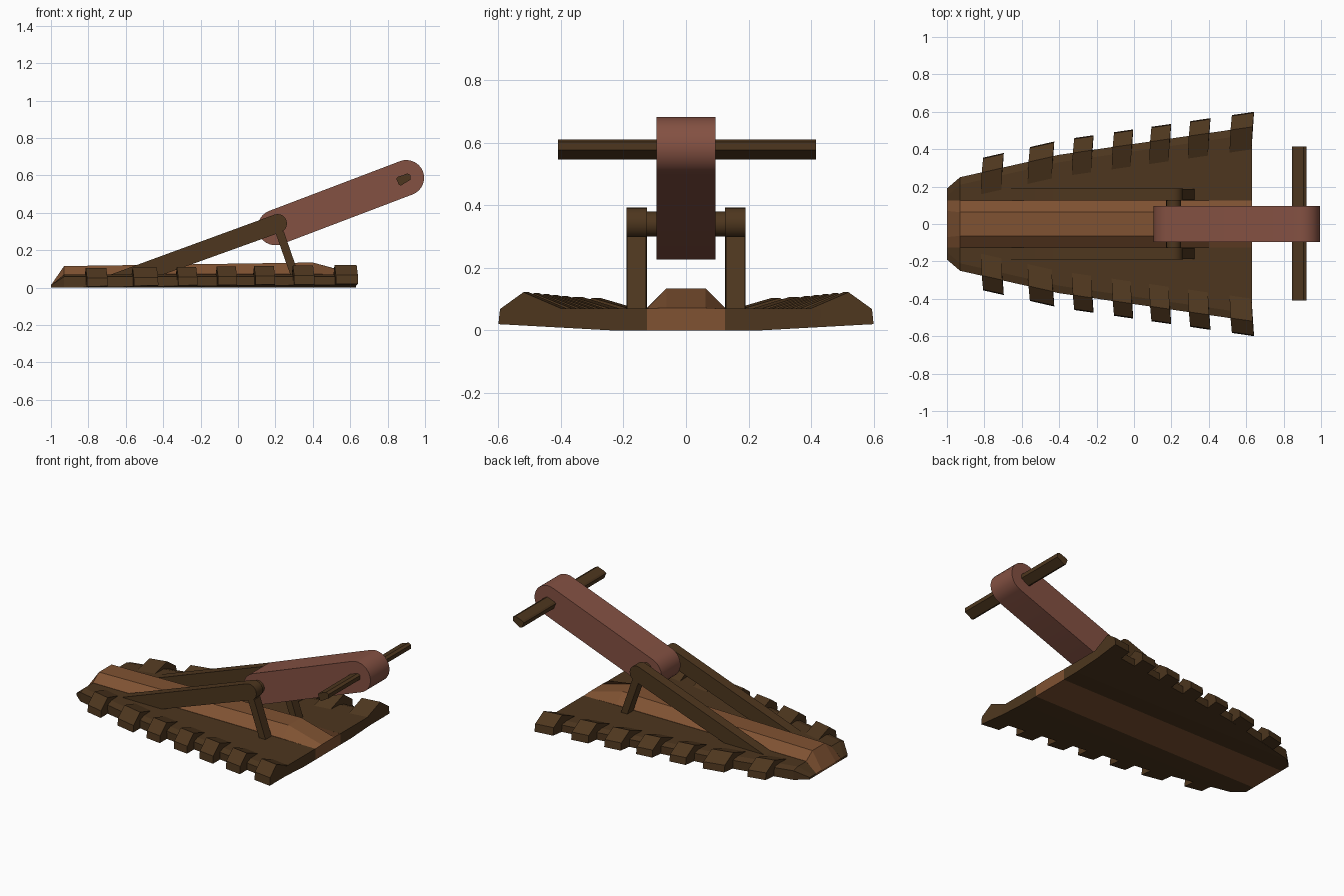
import bpy, bmesh
from math import cos, sin, pi, radians

if "Cube" in bpy.data.objects:
    bpy.data.objects.remove(bpy.data.objects["Cube"])


def material(name, col):
    m = bpy.data.materials.new(name)
    m.diffuse_color = (*col, 1)
    m.use_nodes = True
    m.node_tree.nodes["Principled BSDF"].inputs["Base Color"].default_value = m.diffuse_color
    return m


DARK = material("dark_wood", (0.075, 0.037, 0.013))
WOOD = material("wood", (0.215, 0.085, 0.032))
RED = material("red_wood", (0.23, 0.082, 0.055))


def loft(name, rings, mat, mirror=False, smooth=False):
    """Skin a list of equal-length closed rings and cap both ends."""
    bm = bmesh.new()
    vs = [[bm.verts.new(p) for p in r] for r in rings]
    n = len(rings[0])
    for a, b in zip(vs, vs[1:]):
        for i in range(n):
            j = (i + 1) % n
            bm.faces.new((a[i], a[j], b[j], b[i]))
    bm.faces.new(vs[0])
    bm.faces.new(vs[-1])
    bmesh.ops.recalc_face_normals(bm, faces=bm.faces)
    me = bpy.data.meshes.new(name)
    bm.to_mesh(me)
    bm.free()
    ob = bpy.data.objects.new(name, me)
    bpy.context.collection.objects.link(ob)
    me.materials.append(mat)
    if mirror:
        mod = ob.modifiers.new("mirror", 'MIRROR')
        mod.use_axis = (False, True, False)
        mod.use_mirror_merge = False
    if smooth:
        bpy.context.view_layer.objects.active = ob
        ob.select_set(True)
        bpy.ops.object.shade_smooth_by_angle(angle=radians(35))
        ob.select_set(False)
    return ob


def prism(name, prof, y0, y1, mat, **kw):
    """Extrude an xz profile along y."""
    return loft(name, [[(x, y, z) for x, z in prof] for y in (y0, y1)], mat, **kw)


def arc(cx, cz, r, a0, a1, n):
    return [(cx + r * cos(radians(a0 + (a1 - a0) * i / n)),
             cz + r * sin(radians(a0 + (a1 - a0) * i / n))) for i in range(n + 1)]


OUTLINE = [(-1, .19), (-.93, .25), (-.4, .37), (.63, .52)]


def half_width(x):
    for (x0, w0), (x1, w1) in zip(OUTLINE, OUTLINE[1:]):
        if x <= x1:
            break
    return w0 + (w1 - w0) * (x - x0) / (x1 - x0)


def under(y):
    return max(0, (y - .24) * .055)


# base plate, one half mirrored
rings = []
for x, w in OUTLINE:
    top, edge = (.012, .012) if x == -1 else (.07, .058)
    mid = min(.24, w - .01)
    rings.append([(x, .125, 0), (x, mid, 0), (x, w, under(w)), (x, w, edge),
                  (x, w - .04, top), (x, .125, top)])
loft("base_plate", rings, DARK, mirror=True)

# centre ridge
rings = []
for x, side, top, w in [(-1, .010, .013, .07), (-.93, .071, .115, .063),
                        (.4, .072, .134, .063), (.63, .069, .072, .063)]:
    rings.append([(x, -.125, 0), (x, .125, 0), (x, .125, side), (x, w, top),
                  (x, -w, top), (x, -.125, side)])
loft("centre_ridge", rings, WOOD)

# slanted edge teeth
for i, (a, b) in enumerate([(-.82, -.71), (-.57, -.44), (-.333, -.23), (-.12, -.018),
                            (.08, .185), (.287, .395), (.51, .628)]):
    peak = .104 + .003 * i
    rings = []
    for x in (a, b):
        w = half_width(x)
        rings.append([(x + s, w + d, z) for s, d, z in
                      [(0, -.13, .066), (0.006, 0, peak), (.013, .075, .05 + .003 * i),
                       (.014, .08, under(w + .08)), (0, -.13, under(w - .13))]])
    loft(f"edge_tooth_{i + 1}", rings, DARK, mirror=True)

# inclined side arms with rounded ends
arm = [(-.735, .05), (-.455, .05)] + arc(.212, .343, .05, -69.5, 110.5, 10)
prism("side_arm", arm, .125, .19, DARK, mirror=True, smooth=True)

# struts propping the arms
prism("strut", [(.198, .30), (.245, .30), (.335, .04), (.29, .04)], .128, .188, DARK, mirror=True)

# pivot axle
prism("pivot_axle", arc(.212, .34, .04, 0, 337.5, 15), -.13, .13, DARK, smooth=True)

# capsule lever
lever = arc(.9, .587, .095, -69.3, 110.7, 14) + arc(.2, .321, .095, 110.7, 290.7, 14)
prism("lever", lever, -.095, .095, RED, smooth=True)

# cross handle
handle = [(.846, .583), (.855, .592), (.905, .61), (.923, .602), (.923, .577), (.872, .546), (.86, .549)]
prism("cross_handle", handle, -.41, .415, DARK)
